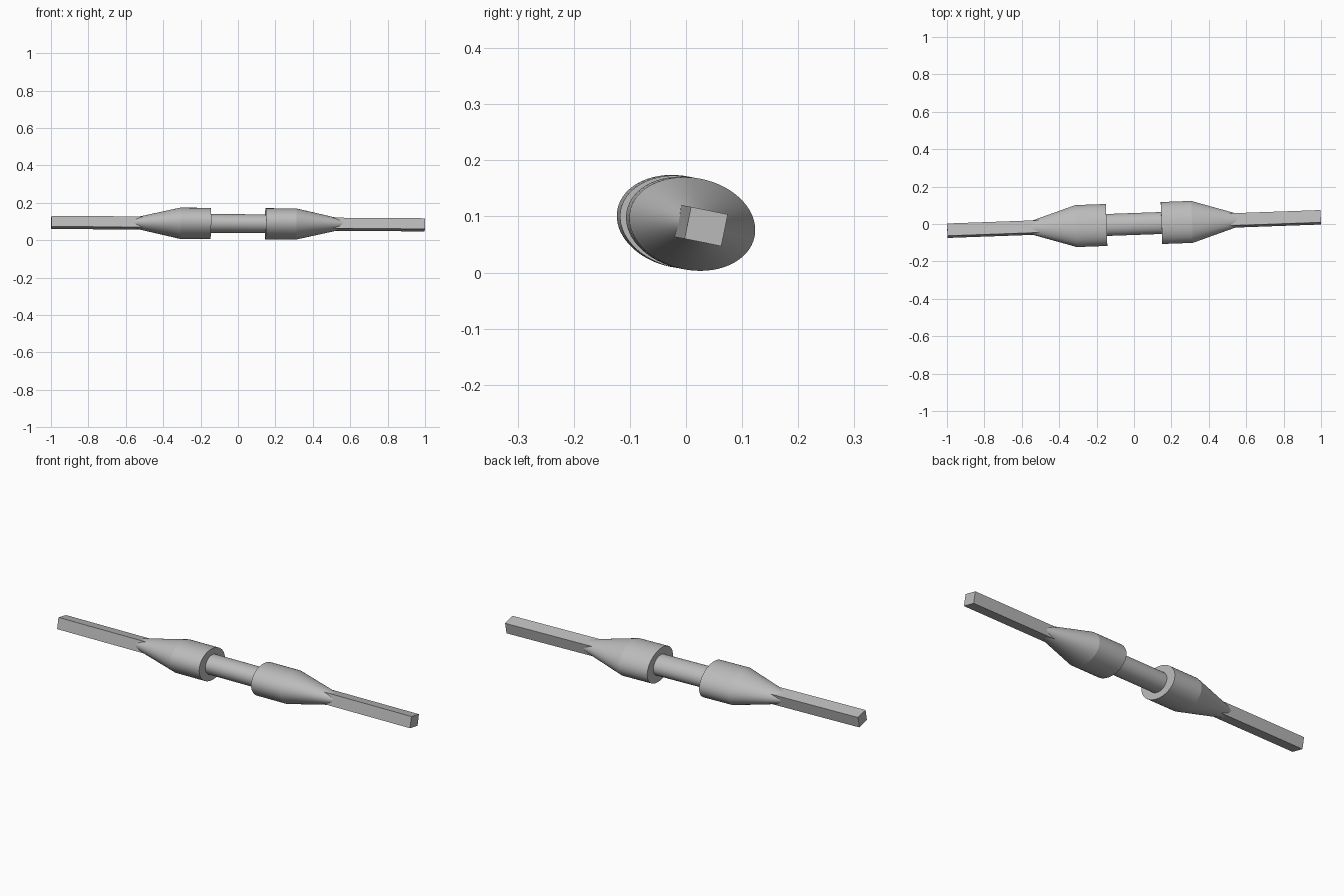
import bpy, bmesh
from math import sin, cos, pi, radians
from mathutils import Matrix, Vector

cube = bpy.data.objects.get("Cube")
if cube:
    bpy.data.objects.remove(cube, do_unlink=True)

grey = bpy.data.materials.new("plain grey")
grey.use_nodes = True
colour = (0.5, 0.5, 0.5, 1)
grey.diffuse_color = colour
grey.node_tree.nodes["Principled BSDF"].inputs["Base Color"].default_value = colour

# The whole tool lies along a slightly tilted and rolled axis
axis = Vector((1, 0.036, -0.0065)).normalized()
side = axis.cross(Vector((0, 0, 1))).normalized() * -1
up = axis.cross(side)
frame = Matrix((axis, side, up)).transposed().to_4x4()
placement = Matrix.Translation((0, 0, 0.0885)) @ frame @ Matrix.Rotation(radians(-11.5), 4, 'X')


def loft(name, stations, sides=64, square=False):
    """Skin rings of (x, half width, half height) and cap both ends."""
    bm = bmesh.new()
    rings = []
    for x, a, b in stations:
        if square:
            pts = [(a, b), (-a, b), (-a, -b), (a, -b)]
        else:
            pts = [(a * cos(2 * pi * i / sides), b * sin(2 * pi * i / sides)) for i in range(sides)]
        rings.append([bm.verts.new((x, y, z)) for y, z in pts])
    n = len(rings[0])
    for r, s in zip(rings, rings[1:]):
        for i in range(n):
            bm.faces.new((r[i], r[(i + 1) % n], s[(i + 1) % n], s[i]))
    bm.faces.new(rings[0])
    bm.faces.new(rings[-1])
    bmesh.ops.recalc_face_normals(bm, faces=bm.faces)
    mesh = bpy.data.meshes.new(name)
    bm.to_mesh(mesh)
    bm.free()
    mesh.materials.append(grey)
    obj = bpy.data.objects.new(name, mesh)
    obj.matrix_world = placement
    bpy.context.collection.objects.link(obj)
    if not square:
        bpy.ops.object.select_all(action='DESELECT')
        obj.select_set(True)
        bpy.context.view_layer.objects.active = obj
        bpy.ops.object.shade_smooth_by_angle(angle=radians(12))
    return obj


# Central rod joining the two halves
loft("centre_rod", [(-0.16, 0.059, 0.05), (0.16, 0.059, 0.05)])

# Tapered oval collars and square end bars
for label, s in (("left", 1), ("right", -1)):
    loft(label + "_collar", [(s * 0.147, 0.1134, 0.082), (s * 0.31, 0.1134, 0.082),
                             (s * 0.56, 0.033, 0.027)])
    loft(label + "_bar", [(s * 0.45, 0.0335, 0.029), (s * 0.999, 0.0335, 0.029)], square=True)
